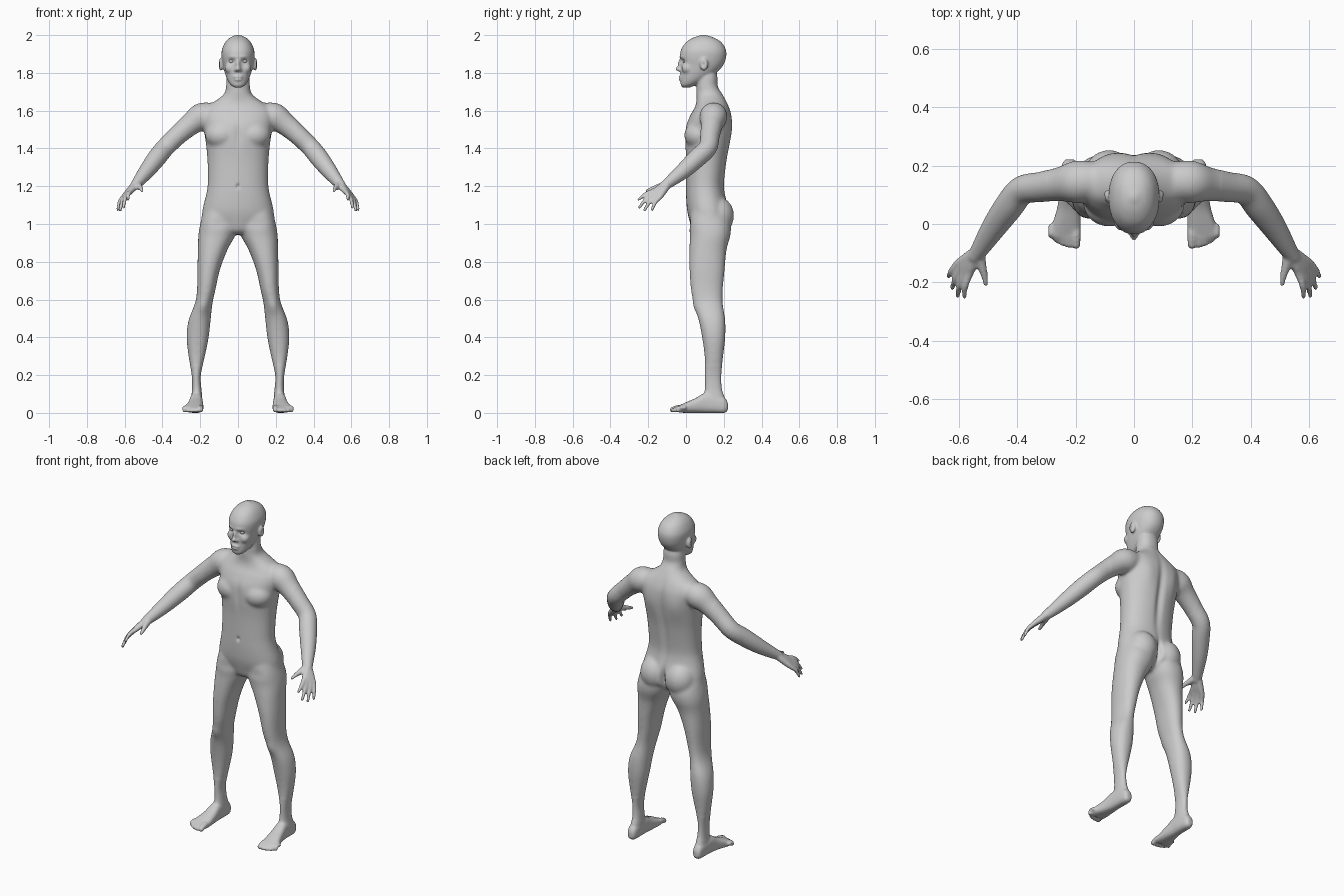
import bpy, bmesh, math
from mathutils import Vector, Matrix

bm = bmesh.new()


def spline(rows, steps=5):
    """Catmull-Rom interpolation through rows of numbers."""
    rows = [Vector(r) for r in rows]
    out = []
    for i in range(len(rows) - 1):
        p0, p1, p2 = rows[max(i - 1, 0)], rows[i], rows[i + 1]
        p3 = rows[min(i + 2, len(rows) - 1)]
        for s in range(steps):
            t = s / steps
            out.append(0.5 * (2 * p1 + (p2 - p0) * t + (2 * p0 - 5 * p1 + 4 * p2 - p3) * t * t
                              + (3 * p1 - p0 - 3 * p2 + p3) * t ** 3))
    return out + [rows[-1]]


def skin(rings):
    rings = [[bm.verts.new(p) for p in ring] for ring in rings]
    n = len(rings[0])
    for a, b in zip(rings, rings[1:]):
        for i in range(n):
            bm.faces.new((a[i], a[(i + 1) % n], b[(i + 1) % n], b[i]))
    bm.faces.new(rings[0])
    bm.faces.new(rings[-1])


def loft(rows, axis='z', power=2.2, n=40):
    """Rows of (position, a0, a1, b0, b1): rounded sections stacked along z or y."""
    rings = []
    for t, a0, a1, b0, b1 in spline(rows):
        ring = []
        for i in range(n):
            c, s = math.cos(math.tau * i / n), math.sin(math.tau * i / n)
            a = (a0 + a1) / 2 + (a1 - a0) / 2 * math.copysign(abs(c) ** (2 / power), c)
            b = (b0 + b1) / 2 + (b1 - b0) / 2 * math.copysign(abs(s) ** (2 / power), s)
            ring.append((a, b, t) if axis == 'z' else (a, t, b))
        rings.append(ring)
    skin(rings)


def ball(center, radii, target=None):
    m = Matrix.Translation(center) @ Matrix.Diagonal((*radii, 1))
    bmesh.ops.create_uvsphere(target or bm, u_segments=20, v_segments=14, radius=1, matrix=m)


def limb(rows, n=24):
    """Round tube through rows of (x, y, z, radius) with a rounded tip."""
    pts = spline(rows)
    rings = []
    for i, p in enumerate(pts):
        d = (pts[min(i + 1, len(pts) - 1)] - pts[max(i - 1, 0)]).to_3d().normalized()
        u = d.cross(Vector((0.3, 0.5, 1))).normalized()
        v = d.cross(u)
        rings.append([p.to_3d() + p[3] * (u * math.cos(math.tau * k / n) + v * math.sin(math.tau * k / n))
                      for k in range(n)])
    skin(rings)
    ball(pts[-1].to_3d(), [pts[-1][3]] * 3)


# Leg
loft([(z, i, o, f, b) for z, i, o, f, b in (
    (1.08, .02, .18, .03, .20), (1.0, .0, .20, .015, .235), (.94, .014, .21, .02, .235),
    (.865, .055, .212, .018, .215), (.76, .095, .215, .018, .205), (.65, .12, .217, .026, .195),
    (.58, .135, .228, .042, .195), (.49, .145, .262, .067, .208), (.40, .155, .272, .085, .208),
    (.30, .175, .262, .098, .197), (.20, .197, .245, .10, .187), (.13, .194, .243, .10, .19),
    (.08, .19, .247, .09, .205), (.03, .198, .24, .10, .21))])
# Foot and toes
loft([(.222, .205, .235, .015, .05), (.205, .193, .247, 0, .08), (.15, .188, .252, 0, .10),
      (.10, .187, .256, 0, .105), (.05, .184, .265, 0, .078), (0, .182, .28, 0, .056),
      (-.04, .184, .29, .002, .038)], 'y', 2.6)
for x, tip, r in ((.199, -.070, .016), (.224, -.072, .012), (.245, -.066, .0115),
                  (.265, -.056, .011), (.284, -.040, .0105)):
    limb([(x, 0, .026, r), (x, -.035, .028, r), (x, tip, r + .001, r)])
# Buttock, chest muscle
ball((.085, .165, 1.045), (.088, .09, .10))
ball((.085, .07, 1.47), (.09, .08, .075))
# Arm
limb([(.12, .15, 1.58, .06), (.19, .145, 1.568, .074), (.25, .137, 1.528, .060), (.32, .127, 1.468, .052),
      (.385, .115, 1.405, .050), (.43, .06, 1.35, .050), (.48, -.01, 1.285, .043),
      (.525, -.08, 1.228, .032), (.545, -.11, 1.205, .026)])
# Fingers, running back through the palm to the wrist
for base, tip in (((.565, -.17, 1.175), (.582, -.25, 1.13)), ((.58, -.168, 1.163), (.605, -.247, 1.088)),
                  ((.594, -.155, 1.152), (.623, -.22, 1.072)), ((.606, -.138, 1.143), (.636, -.18, 1.075))):
    w, a, b = Vector((.54, -.095, 1.213)), Vector(base), Vector(tip)
    w = w.lerp(a, .1)
    mid = a.lerp(b, .5) + Vector((.006, -.004, .006))
    limb([(*w, .021), (*w.lerp(a, .6), .018), (*a, .0145), (*mid, .0115), (*b, .0085)])
# Thumb
limb([(.535, -.09, 1.215, .022), (.525, -.135, 1.20, .018), (.514, -.175, 1.188, .0125), (.508, -.207, 1.176, .009)])
# Ear, nostril wing, cheek
ball((.091, .095, 1.845), (.014, .022, .034))
ball((.012, -.030, 1.815), (.010, .012, .009))
ball((.042, .01, 1.825), (.028, .034, .03))

# Mirror every side part
dup = bmesh.ops.duplicate(bm, geom=bm.verts[:] + bm.edges[:] + bm.faces[:])['geom']
for v in dup:
    if isinstance(v, bmesh.types.BMVert):
        v.co.x *= -1

# Trunk and neck
loft([(z, -w, w, f, b) for z, w, f, b in (
    (.945, .03, .06, .15), (.965, .09, .035, .19), (1.01, .185, .02, .23), (1.06, .19, .008, .23),
    (1.10, .183, .003, .222), (1.16, .168, 0, .207), (1.22, .160, 0, .203), (1.34, .162, 0, .218),
    (1.44, .172, -.005, .235), (1.52, .185, 0, .243), (1.58, .192, .025, .24), (1.62, .17, .048, .228),
    (1.655, .115, .056, .212), (1.69, .073, .054, .192), (1.73, .063, .055, .168),
    (1.78, .06, .06, .166), (1.84, .05, .07, .15))])
# Head
loft([(z, -w, w, f, b) for z, w, f, b in (
    (1.722, .018, -.018, .02), (1.735, .038, -.028, .05), (1.76, .055, -.029, .10), (1.80, .07, -.028, .16),
    (1.84, .079, -.028, .197), (1.88, .086, -.032, .212), (1.92, .086, -.027, .212), (1.96, .069, -.002, .19),
    (1.985, .045, .035, .152), (1.997, .02, .07, .115), (2.002, .008, .085, .10))])
# Nose and lips
ball((0, -.030, 1.842), (.011, .016, .030))
ball((0, -.040, 1.821), (.014, .017, .013))
ball((0, -.026, 1.778), (.027, .016, .008))
ball((0, -.025, 1.765), (.023, .015, .008))

# Fuse everything into one skin
bmesh.ops.recalc_face_normals(bm, faces=bm.faces[:])
mesh = bpy.data.meshes.new("body")
bm.to_mesh(mesh)
bm.free()
body = bpy.data.objects.new("body", mesh)
bpy.context.collection.objects.link(body)
mod = body.modifiers.new("fuse", 'REMESH')
mod.mode, mod.voxel_size = 'VOXEL', .006
fused = bpy.data.meshes.new_from_object(body.evaluated_get(bpy.context.evaluated_depsgraph_get()))
body.modifiers.clear()
body.data = fused

# Smooth the joins, then push in the surface details: (centre, reach, shift)
bm = bmesh.new()
bm.from_mesh(fused)
for _ in range(4):
    bmesh.ops.smooth_vert(bm, verts=bm.verts[:], factor=.5, use_axis_x=True, use_axis_y=True, use_axis_z=True)
trunk = [v for v in bm.verts if .25 < v.co.z < 1.72 and abs(v.co.x) < .3]
for _ in range(12):
    bmesh.ops.smooth_vert(bm, verts=trunk, factor=.5, use_axis_x=True, use_axis_y=True, use_axis_z=True)
for c, r, d in (
        ((.034, -.025, 1.862), (.018, .03, .012), (0, .013, 0)),     # eye sockets
        ((.03, -.03, 1.885), (.025, .03, .008), (0, -.004, 0)),      # brows
        ((0, -.04, 1.7715), (.022, .03, .003), (0, .005, 0)),        # mouth line
        ((.105, .09, 1.845), (.012, .010, .016), (-.008, 0, 0)),     # ear hollows
        ((0, .235, 1.38), (.022, .08, .2), (0, -.014, 0)),           # spine
        ((.09, .235, 1.5), (.05, .06, .08), (0, .009, 0)),           # shoulder blades
        ((0, .25, 1.03), (.014, .10, .06), (0, -.035, 0)),           # buttock cleft
        ((0, 0, 1.2), (.009, .03, .012), (0, .010, 0)),              # navel
        ((0, -.01, 1.47), (.018, .05, .07), (0, .006, 0)),           # breastbone
        ((.185, .04, .56), (.03, .03, .04), (0, -.008, 0)),          # kneecaps
        ((.10, .02, 1.0), (.05, .02, .03), (0, .006, 0))):           # groin creases
    for side in ((1, -1) if c[0] else (1,)):
        for v in bm.verts:
            q = sum(((p - k) / s) ** 2 for p, k, s in zip(v.co, (c[0] * side, c[1], c[2]), r))
            if q < 9:
                v.co += Vector((d[0] * side, d[1], d[2])) * math.exp(-q)
bm.to_mesh(fused)
bm.free()
fused.shade_smooth()

# Eyeballs
bm = bmesh.new()
for side in (1, -1):
    ball((.034 * side, -.003, 1.862), (.014, .014, .012), bm)
mesh = bpy.data.meshes.new("eyes")
bm.to_mesh(mesh)
bm.free()
mesh.shade_smooth()
bpy.context.collection.objects.link(bpy.data.objects.new("eyes", mesh))
